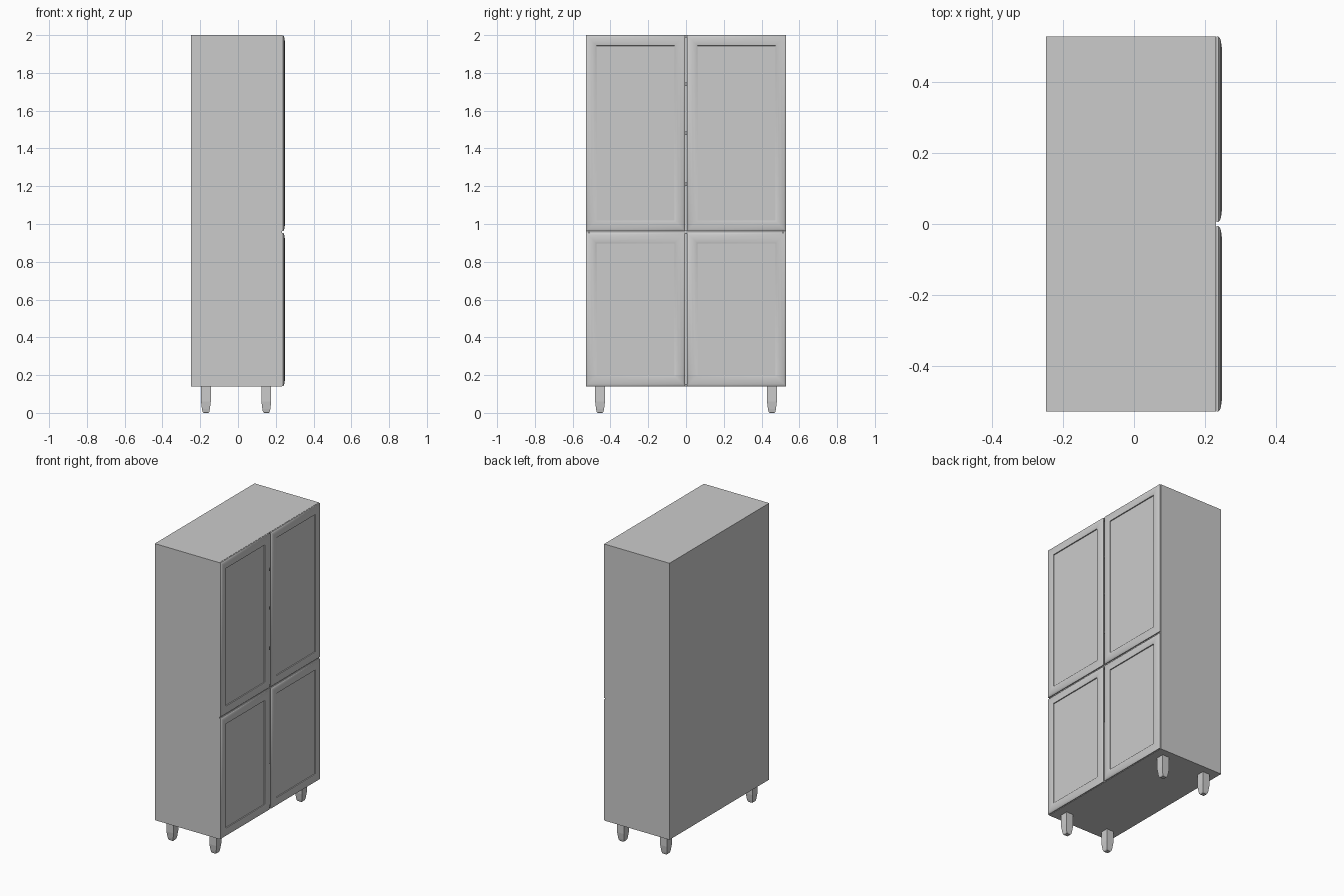
import bpy, bmesh, math

if "Cube" in bpy.data.objects:
    bpy.data.objects.remove(bpy.data.objects["Cube"])


def finish(name, bm, smooth=False):
    bmesh.ops.recalc_face_normals(bm, faces=bm.faces)
    me = bpy.data.meshes.new(name)
    bm.to_mesh(me)
    bm.free()
    ob = bpy.data.objects.new(name, me)
    bpy.context.collection.objects.link(ob)
    if smooth:
        bpy.ops.object.select_all(action='DESELECT')
        ob.select_set(True)
        bpy.context.view_layer.objects.active = ob
        bpy.ops.object.shade_smooth_by_angle(angle=math.radians(30))
    return ob


def loft(name, rings, smooth=False):
    """Join four-cornered rings into a closed solid."""
    bm = bmesh.new()
    loops = [[bm.verts.new(p) for p in r] for r in rings]
    for a, b in zip(loops, loops[1:]):
        for i in range(4):
            j = (i + 1) % 4
            bm.faces.new((a[i], a[j], b[j], b[i]))
    bm.faces.new(loops[0])
    bm.faces.new(loops[-1])
    return finish(name, bm, smooth)


def box(name, x0, x1, y0, y1, z0, z1):
    ring = lambda z: [(x0, y0, z), (x1, y0, z), (x1, y1, z), (x0, y1, z)]
    return loft(name, [ring(z0), ring(z1)])


BACK, FRONT, W, Z0, Z1, T = -0.248, 0.232, 0.53, 0.14, 2.0, 0.018

# Carcass: one block hollowed from the front
bm = bmesh.new()
bmesh.ops.create_cube(bm, size=1)
for v in bm.verts:
    v.co = (BACK if v.co.x < 0 else FRONT, v.co.y * 2 * W, Z0 if v.co.z < 0 else Z1)
opening = [f for f in bm.faces if f.normal.x > 0.9]
bmesh.ops.inset_region(bm, faces=opening, thickness=T)
ext = bmesh.ops.extrude_face_region(bm, geom=opening)
for v in [g for g in ext['geom'] if isinstance(g, bmesh.types.BMVert)]:
    v.co.x = BACK + T
bmesh.ops.delete(bm, geom=opening, context='FACES')
finish("carcass", bm)

# Inner shelves
for i, z in enumerate((0.957, 1.21, 1.48, 1.74)):
    x1 = FRONT if i == 0 else FRONT - 0.01
    box(f"shelf_{i + 1}", BACK + T, x1, -W + T, W - T, z - 0.009, z + 0.009)

# Framed doors: (inset from the edge, x) profile with a soft frame and sunken panel
PROFILE = [(0, 0.2325), (0, 0.239), (0.003, 0.242), (0.012, 0.2455), (0.03, 0.248),
           (0.047, 0.247), (0.055, 0.244), (0.056, 0.238)]
for level, z0, z1 in (("lower", Z0 + 0.002, 0.953), ("upper", 0.963, Z1 - 0.001)):
    for side, y0, y1 in (("left", -0.529, -0.006), ("right", 0.006, 0.529)):
        loft(f"{level}_{side}_door",
             [[(x, y0 + d, z0 + d), (x, y1 - d, z0 + d), (x, y1 - d, z1 - d), (x, y0 + d, z1 - d)]
              for d, x in PROFILE], smooth=True)

# Square tapered legs: (height, half width)
LEG = [(Z0, 0.026), (0.06, 0.026), (0.02, 0.021), (0.006, 0.018), (0, 0.013)]
for depth, cx in (("back", -0.17), ("front", 0.15)):
    for side, cy in (("left", -0.455), ("right", 0.455)):
        loft(f"{depth}_{side}_leg",
             [[(cx - h, cy - h, z), (cx + h, cy - h, z), (cx + h, cy + h, z), (cx - h, cy + h, z)]
              for z, h in LEG])
